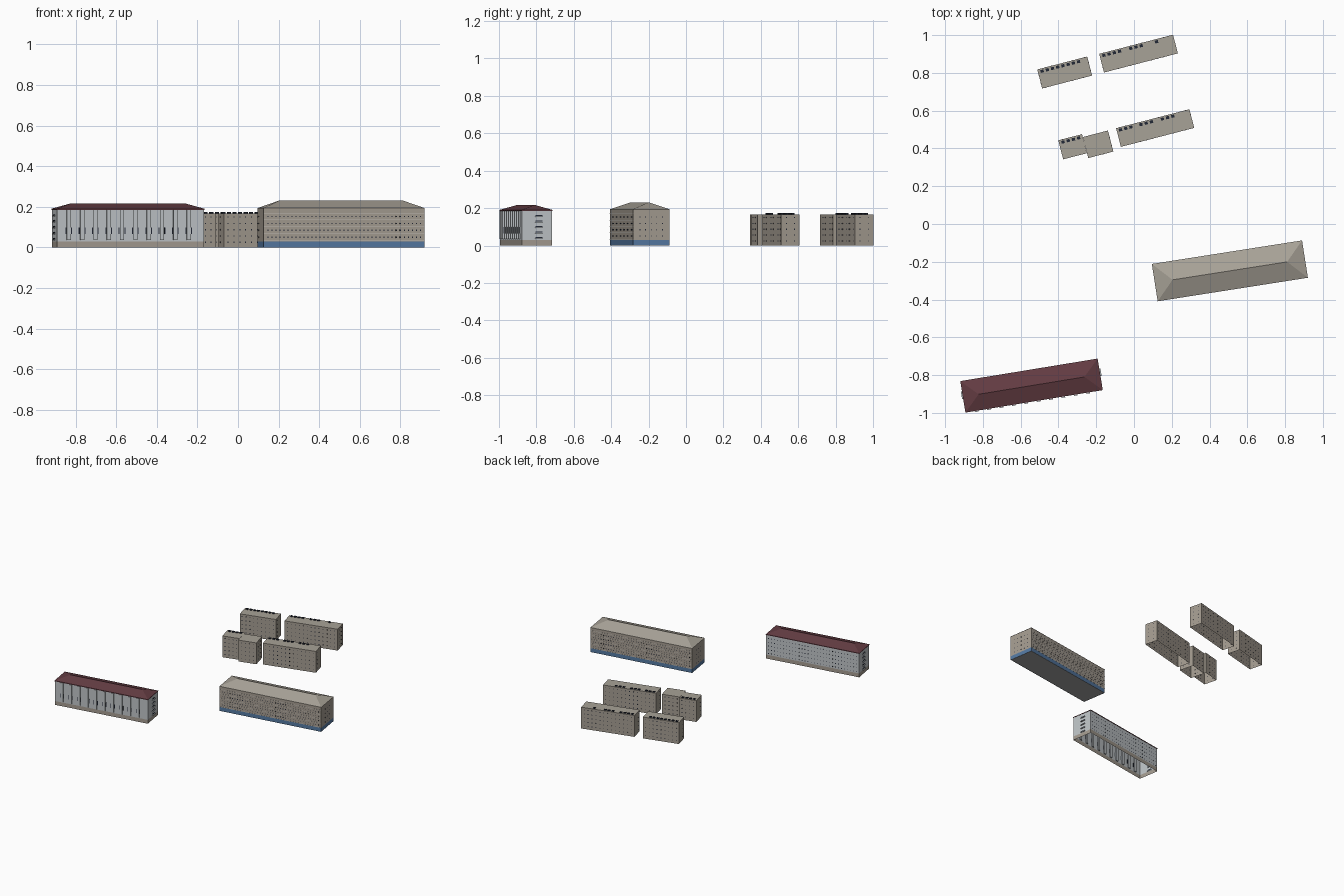
import bpy, bmesh
from math import radians
from mathutils import Matrix

if "Cube" in bpy.data.objects:
    bpy.data.objects.remove(bpy.data.objects["Cube"], do_unlink=True)

COLOURS = {
    "stone": (0.37, 0.33, 0.28),
    "roof_stone": (0.39, 0.36, 0.31),
    "pale_wall": (0.52, 0.55, 0.57),
    "red_roof": (0.125, 0.045, 0.055),
    "blue_base": (0.09, 0.19, 0.36),
    "dark_glass": (0.015, 0.02, 0.035),
    "pale_trim": (0.55, 0.53, 0.49),
    "floor_grey": (0.35, 0.35, 0.35),
}
MATS = {}
for name, rgb in COLOURS.items():
    m = bpy.data.materials.new(name)
    m.use_nodes = True
    m.diffuse_color = (*rgb, 1)
    shader = m.node_tree.nodes["Principled BSDF"]
    shader.inputs["Base Color"].default_value = (*rgb, 1)
    shader.inputs["Roughness"].default_value = 0.8
    MATS[name] = m


class Part:
    """One mesh object placed by a building's centre and turn."""

    def __init__(self, name, colour, place):
        self.name, self.colour, self.place = name, colour, place
        self.bm = bmesh.new()

    def box(self, centre, size, open_ends=False):
        mat = Matrix.Translation(centre) @ Matrix.Diagonal((*size, 1))
        verts = bmesh.ops.create_cube(self.bm, size=1, matrix=mat)["verts"]
        if open_ends:
            faces = {f for v in verts for f in v.link_faces}
            flat = [f for f in faces
                    if max(v.co.z for v in f.verts) - min(v.co.z for v in f.verts) < 1e-5]
            bmesh.ops.delete(self.bm, geom=flat, context="FACES_ONLY")

    def done(self):
        mesh = bpy.data.meshes.new(self.name)
        self.bm.to_mesh(mesh)
        self.bm.free()
        mesh.materials.append(MATS[self.colour])
        ob = bpy.data.objects.new(self.name, mesh)
        x, y, turn = self.place
        ob.location = (x, y, 0)
        ob.rotation_euler.z = radians(turn)
        bpy.context.collection.objects.link(ob)


def simple_box(name, colour, place, centre, size, open_ends=False):
    p = Part(name, colour, place)
    p.box(centre, size, open_ends)
    p.done()


def shell(name, colour, place, length, width, z0, z1):
    simple_box(name, colour, place, (0, 0, (z0 + z1) / 2), (length, width, z1 - z0), True)


def hip_roof(name, colour, place, length, width, ridge, eave, top):
    p = Part(name, colour, place)
    a, b, r = length / 2, width / 2, ridge / 2
    low = [p.bm.verts.new((sx * a, sy * b, eave))
           for sx, sy in ((-1, -1), (1, -1), (1, 1), (-1, 1))]
    left, right = [p.bm.verts.new((s * r, 0, top)) for s in (-1, 1)]
    for f in ((low[0], low[1], right, left), (low[1], low[2], right),
              (low[2], low[3], left, right), (low[3], low[0], left), low[::-1]):
        p.bm.faces.new(f)
    p.done()


def spread(half, step):
    n = int(2 * half / step)
    return [(i - n / 2) * step for i in range(n + 1)]


def windows(name, place, length, width, rows, step, sides, ends=True):
    """Small panes in rows on the long sides and the ends."""
    p = Part(name, "dark_glass", place)
    for z in rows:
        for s in sides:
            for u in spread(length / 2 - 0.015, step):
                p.box((u, s * width / 2, z), (0.005, 0.001, 0.006))
        for s in (-1, 1) if ends else ():
            for v in spread(width / 2 - 0.025, step * 1.5):
                p.box((s * length / 2, v, z), (0.001, 0.005, 0.006))
    p.done()


# Long hall with a red hipped roof, open underneath
place = (-0.5425, -0.8555, 9.3)
L, W = 0.733, 0.164
shell("red_hall_plinth", "stone", place, L, W, 0, 0.03)
shell("red_hall_walls", "pale_wall", place, L, W, 0.03, 0.187)
simple_box("red_hall_eaves", "red_roof", place, (0, 0, 0.1875), (0.737, 0.169, 0.005))
hip_roof("red_hall_roof", "red_roof", place, 0.737, 0.169, 0.568, 0.19, 0.217)
piers = Part("red_hall_piers", "pale_wall", place)
slits = Part("red_hall_slits", "dark_glass", place)
for i in range(10):
    u = -0.309 + i * 0.0665
    piers.box((u, -W / 2, 0.11), (0.02, 0.016, 0.15))
    for s in (-1, 1):
        slits.box((u + s * 0.014, -W / 2, 0.082), (0.005, 0.003, 0.033))
piers.done()
slits.done()
rows = [0.042 + i * 0.0295 for i in range(5)]
windows("red_hall_back_windows", place, L, W, rows, 0.024, (1,), ends=False)
bars = Part("red_hall_end_windows", "dark_glass", place)
frames = Part("red_hall_end_balconies", "pale_wall", place)
for z in rows:
    for s in (-1, 1):
        bars.box((s * L / 2, 0.01, z), (0.004, 0.038, 0.006))
        frames.box((s * (L / 2 + 0.002), 0.01, z - 0.006), (0.012, 0.04, 0.004))
bars.done()
frames.done()

# Long block with a stone hipped roof and a blue base
place = (0.5075, -0.248, 8.9)
L, W = 0.802, 0.197
simple_box("stone_block_floor", "floor_grey", place, (0, 0, 0.002),
           (L - 0.002, W - 0.002, 0.004))
shell("stone_block_base", "blue_base", place, L, W, 0, 0.03)
shell("stone_block_walls", "stone", place, L, W, 0.03, 0.193)
hip_roof("stone_block_roof", "roof_stone", place, L + 0.003, W + 0.003, 0.614, 0.193, 0.231)
trim = Part("stone_block_sill_lines", "pale_trim", place)
for i in range(5):
    for s in (-1, 1):
        trim.box((0, s * W / 2, 0.033 + i * 0.034), (L, 0.002, 0.0025))
trim.done()
windows("stone_block_windows", place, L, W, [0.05 + i * 0.034 for i in range(4)],
        0.02, (-1, 1))

# Small flat-roofed blocks, open underneath, with vents near the back edge
# name: (place, length, width, vent positions)
H = 0.167


def row(start, count):
    return [start + i * 0.0285 for i in range(count)]


blocks = {
    "front_left_block": ((-0.325, 0.409, 14.5), 0.13, 0.104, row(-0.043, 4)),
    "front_middle_block": ((-0.19, 0.422, 14.5), 0.137, 0.115, []),
    "front_right_block": ((0.112, 0.508, 14.5), 0.401, 0.102,
                          row(-0.18, 3) + row(-0.068, 3) + row(0.049, 3)),
    "back_left_block": ((-0.367, 0.802, 14.5), 0.273, 0.104, row(-0.114, 8)),
    "back_right_block": ((0.024, 0.902, 14.5), 0.404, 0.102,
                         row(-0.18, 4) + row(-0.033, 3) + row(0.108, 1)),
}
for name, (place, L, W, vents) in blocks.items():
    shell(name + "_walls", "stone", place, L, W, 0, H)
    simple_box(name + "_roof", "roof_stone", place, (0, 0, H - 0.001), (L, W, 0.002))
    windows(name + "_windows", place, L, W, [0.025 + i * 0.031 for i in range(5)],
            0.03, (-1, 1))
    if vents:
        p = Part(name + "_vents", "dark_glass", place)
        for u in vents:
            p.box((u, 0.037, H + 0.002), (0.017, 0.015, 0.008))
        p.done()
